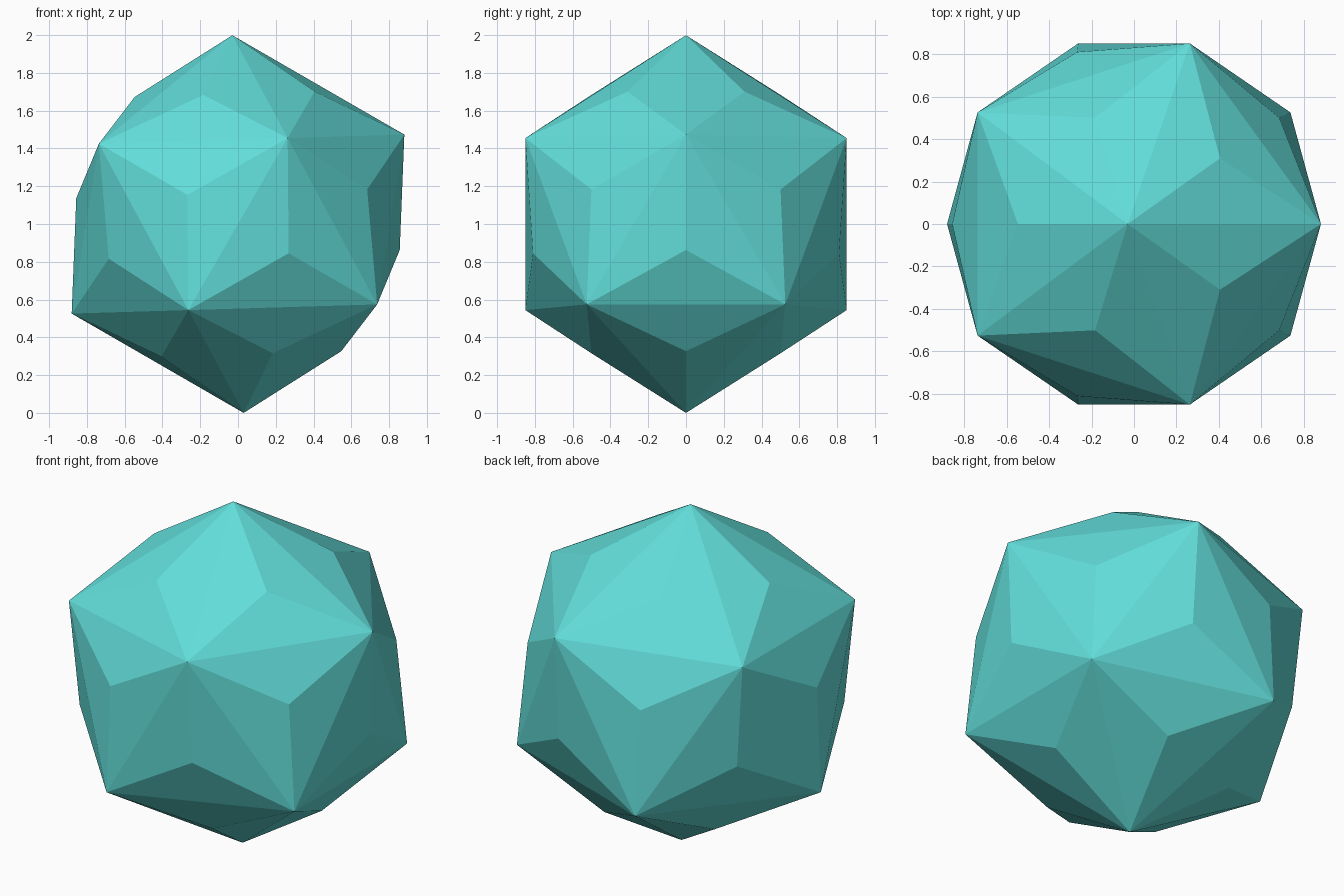
import bpy, bmesh, math
from mathutils import Matrix

if "Cube" in bpy.data.objects:
    bpy.data.objects.remove(bpy.data.objects["Cube"])

TILT = -0.03          # slight lean about the y axis
RAISE = 0.0725        # height of the low pyramid on each face

# Icosahedron with a shallow three-sided pyramid on every face
bm = bmesh.new()
bmesh.ops.create_icosphere(bm, subdivisions=1, radius=1.0)
bmesh.ops.recalc_face_normals(bm, faces=bm.faces[:])
bmesh.ops.poke(bm, faces=bm.faces[:], offset=RAISE, center_mode='MEAN')

# Lean it and stand it on the ground
bmesh.ops.transform(bm, verts=bm.verts[:], matrix=Matrix.Rotation(TILT, 4, 'Y'))
low = min(v.co.z for v in bm.verts)
bmesh.ops.translate(bm, verts=bm.verts[:], vec=(0, 0, -low))

mesh = bpy.data.meshes.new("faceted_gem")
bm.to_mesh(mesh)
bm.free()

# Single turquoise colour, flat faces
turquoise = bpy.data.materials.new("turquoise")
turquoise.diffuse_color = (0.122, 0.73, 0.70, 1.0)
turquoise.use_nodes = True
turquoise.node_tree.nodes["Principled BSDF"].inputs["Base Color"].default_value = turquoise.diffuse_color
mesh.materials.append(turquoise)
gem = bpy.data.objects.new("faceted_gem", mesh)
bpy.context.collection.objects.link(gem)
